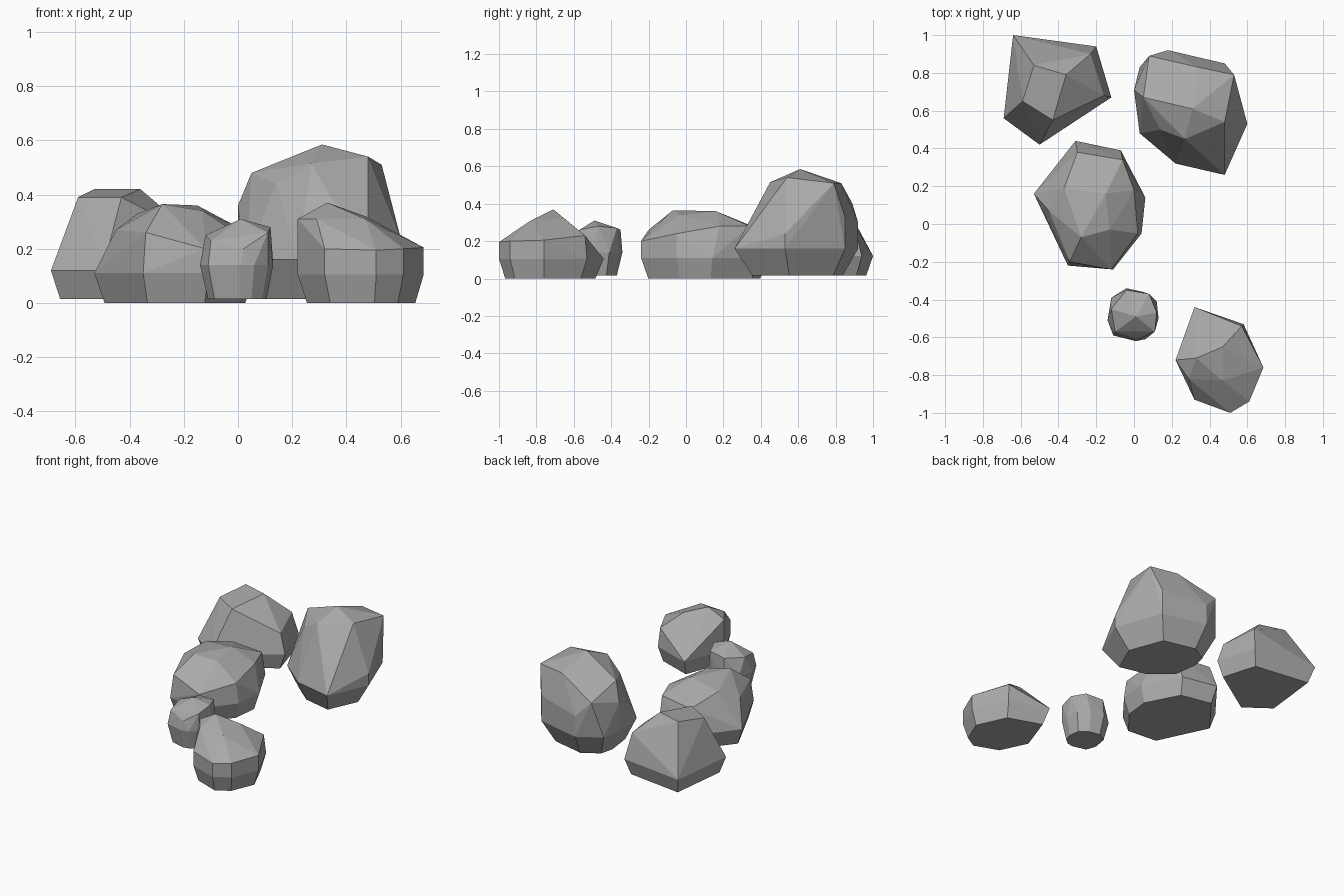
import bpy
import bmesh
import math
from mathutils import Vector

# Remove the default cube only
default_cube = bpy.data.objects.get("Cube")
if default_cube:
    bpy.data.objects.remove(default_cube, do_unlink=True)


def make_material(name, colour):
    material = bpy.data.materials.new(name)
    material.use_nodes = True
    material.diffuse_color = colour
    shader = next(n for n in material.node_tree.nodes if n.type == "BSDF_PRINCIPLED")
    shader.inputs["Base Color"].default_value = colour
    shader.inputs["Roughness"].default_value = 0.9
    return material


stone_grey = make_material("stone grey", (0.4, 0.4, 0.4, 1))


def make_rock(name, outline, waist, foot, foot_scale, crown):
    """Chiselled boulder: a foot ring, a wider waist ring and crown corners,
    wrapped in a convex hull whose nearly flat facets are merged."""
    centre = sum((Vector(p) for p in outline), Vector((0, 0))) / len(outline)
    corners = [Vector(p) for p in crown]
    for point in outline:
        flat = Vector(point)
        corners.append(flat.to_3d() + Vector((0, 0, waist)))
        lower = centre.lerp(flat, foot_scale)
        corners.append(lower.to_3d() + Vector((0, 0, foot)))

    bm = bmesh.new()
    for corner in corners:
        bm.verts.new(corner)
    hull = bmesh.ops.convex_hull(bm, input=bm.verts[:], use_existing_faces=False)
    spare = {e for e in hull["geom_interior"] + hull["geom_unused"]
             if isinstance(e, bmesh.types.BMVert)}
    bmesh.ops.delete(bm, geom=list(spare), context="VERTS")
    bmesh.ops.dissolve_limit(bm, angle_limit=math.radians(4),
                             verts=bm.verts[:], edges=bm.edges[:])
    bmesh.ops.recalc_face_normals(bm, faces=bm.faces[:])

    mesh = bpy.data.meshes.new(name)
    bm.to_mesh(mesh)
    bm.free()
    mesh.materials.append(stone_grey)
    rock = bpy.data.objects.new(name, mesh)
    bpy.context.collection.objects.link(rock)
    return rock


# Five-sided boulder at the back
make_rock(
    "back_angular_rock",
    outline=[(-.64, 1), (-.2, .94), (-.12, .67), (-.5, .42), (-.69, .56)],
    waist=.12, foot=.015, foot_scale=.87,
    crown=[(-.59, .65, .39), (-.43, .55, .39), (-.53, .84, .42),
           (-.36, .79, .42), (-.23, .9, .29), (-.16, .68, .25)])

# Tallest boulder, with an overhanging front corner
make_rock(
    "tall_rock",
    outline=[(.18, .92), (.48, .85), (.6, .53), (.48, .26),
             (.22, .32), (.03, .48), (0, .71), (.03, .83)],
    waist=.16, foot=.015, foot_scale=.73,
    crown=[(.31, .61, .585), (.48, .54, .54), (.27, .45, .515),
           (.53, .79, .51), (.34, .83, .51), (.05, .67, .48),
           (.08, .89, .4), (.14, .5, .44), (0, .71, .36),
           (.6, .53, .24), (.48, .85, .33), (.18, .92, .3)])

# Broad low boulder in the middle
make_rock(
    "middle_rock",
    outline=[(-.31, .44), (-.07, .39), (.06, .14), (.04, -.05),
             (-.11, -.24), (-.35, -.22), (-.45, .01), (-.53, .16)],
    waist=.11, foot=0, foot_scale=.88,
    crown=[(-.28, -.07, .365), (-.13, -.03, .34), (-.15, .16, .36),
           (-.37, .19, .33), (-.06, .34, .28), (-.3, .38, .27),
           (0, .18, .28), (.02, -.05, .24), (-.45, .07, .27),
           (-.12, -.24, .2), (-.34, -.2, .26)])

# Small rounded stone
make_rock(
    "small_rock",
    outline=[(-.04, -.34), (.05, -.36), (.12, -.41), (.13, -.5), (.11, -.57),
             (.06, -.61), (.01, -.62), (-.11, -.59), (-.14, -.51), (-.12, -.39)],
    waist=.14, foot=.015, foot_scale=.8,
    crown=[(.01, -.49, .31), (.12, -.47, .28), (.08, -.37, .27),
           (-.04, -.35, .26), (-.12, -.45, .25), (-.1, -.57, .23),
           (.02, -.61, .2), (.11, -.57, .26)])

# Ridged boulder at the front
make_rock(
    "front_rock",
    outline=[(.32, -.44), (.58, -.53), (.685, -.76), (.61, -.94),
             (.51, -1), (.32, -.93), (.22, -.72)],
    waist=.105, foot=0, foot_scale=.86,
    crown=[(.33, -.71, .37), (.22, -.72, .31), (.29, -.82, .31),
           (.47, -.83, .31), (.47, -.65, .32), (.51, -1, .195),
           (.61, -.94, .2), (.685, -.76, .205), (.57, -.54, .23),
           (.32, -.93, .2)])
